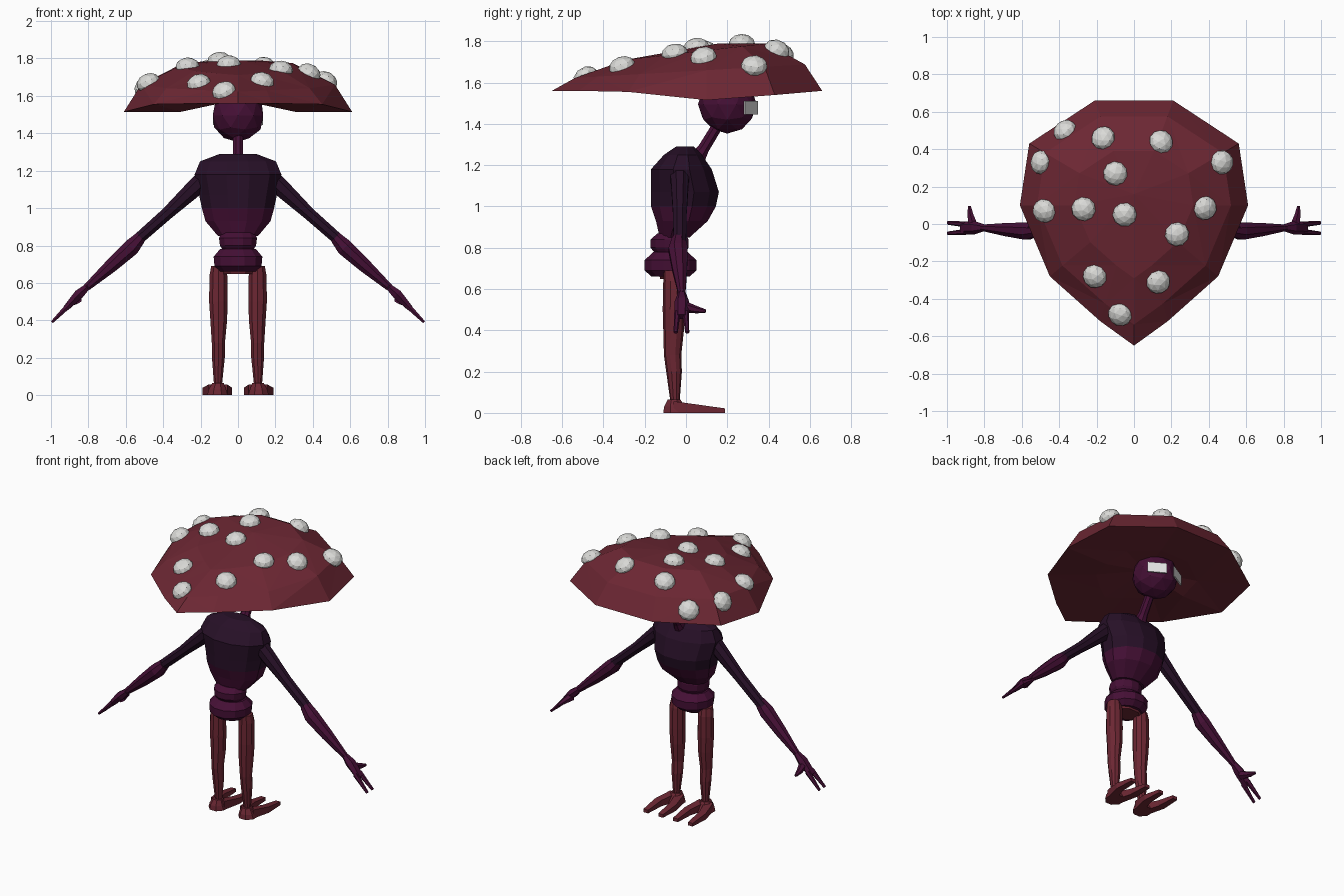
import bpy, bmesh
from math import cos, sin, pi, radians
from mathutils import Vector, Matrix
from mathutils.bvhtree import BVHTree

if "Cube" in bpy.data.objects:
    bpy.data.objects.remove(bpy.data.objects["Cube"])


def material(name, rgb):
    m = bpy.data.materials.new(name)
    m.use_nodes = True
    m.diffuse_color = (*rgb, 1)
    m.node_tree.nodes["Principled BSDF"].inputs["Base Color"].default_value = (*rgb, 1)
    return m


RED = material("dull red", (0.15, 0.02, 0.033))
PURPLE = material("plum", (0.06, 0.005, 0.036))
DARK = material("dark indigo", (0.02, 0.005, 0.02))
PALE = material("off white", (0.7, 0.7, 0.68))
WHITE = material("eye white", (0.85, 0.85, 0.85))


def finish(name, bm, *mats):
    bmesh.ops.recalc_face_normals(bm, faces=bm.faces)
    me = bpy.data.meshes.new(name)
    bm.to_mesh(me)
    bm.free()
    for m in mats:
        me.materials.append(m)
    ob = bpy.data.objects.new(name, me)
    bpy.context.collection.objects.link(ob)
    return ob


def bridge(bm, rings):
    """Join successive closed rings of vertices with quads."""
    for a, b in zip(rings, rings[1:]):
        n = len(a)
        for i in range(n):
            bm.faces.new((a[i], a[(i + 1) % n], b[(i + 1) % n], b[i]))


def tube(name, rings, mat, sides=10, axis=None, side=1):
    """Loft of ellipses: each ring is (x, y, z, radius_u, radius_v)."""
    pts = [Vector((r[0] * side, r[1], r[2])) for r in rings]
    d = Vector(axis) if axis else (pts[-1] - pts[0]).normalized()
    v = Vector((0, 0, 1)) if abs(d.y) > 0.8 else Vector((0, 1, 0))
    u = v.cross(d).normalized()
    v = d.cross(u)
    bm = bmesh.new()
    loops = []
    for p, r in zip(pts, rings):
        loops.append([bm.verts.new(p + u * r[3] * cos(t) + v * r[4] * sin(t))
                      for t in (2 * pi * (i + 0.5) / sides for i in range(sides))])
    bridge(bm, loops)
    bm.faces.new(loops[0])
    bm.faces.new(loops[-1])
    return finish(name, bm, mat)


def stack(name, profile, mat, sides=12):
    """Upright loft: each level is (z, half width, y min, y max)."""
    return tube(name, [(0, (a + b) / 2, z, w, (b - a) / 2) for z, w, a, b in profile],
                mat, sides, (0, 0, 1))


# Cap: teardrop rim, two domed rings and a hollow underside
half = [(0.21, 0.66, 1.56), (0.56, 0.43, 1.54), (0.61, 0.10, 1.515),
        (0.45, -0.28, 1.555), (0.18, -0.52, 1.56)]
rim = half + [(0, -0.65, 1.56)] + [(-x, y, z) for x, y, z in reversed(half)]


def cap_ring(bm, scale, height):
    return [bm.verts.new((x * scale, 0.1 + (y - 0.1) * scale, height(y, z))) for x, y, z in rim]


bm = bmesh.new()
under = cap_ring(bm, 0.5, lambda y, z: z)
edge = cap_ring(bm, 1, lambda y, z: z)
shoulder = cap_ring(bm, 0.85, lambda y, z: 1.655 + 0.05 * y)
dome = cap_ring(bm, 0.52, lambda y, z: 1.75 + 0.06 * y)
bridge(bm, [under, edge, shoulder, dome])
for ring, peak in ((under, (0, 0.1, 1.58)), (dome, (0, 0.16, 1.79))):
    tip = bm.verts.new(peak)
    for i, vert in enumerate(ring):
        bm.faces.new((vert, ring[(i + 1) % len(ring)], tip))
bmesh.ops.triangulate(bm, faces=bm.faces)
bmesh.ops.recalc_face_normals(bm, faces=bm.faces)
surface = BVHTree.FromBMesh(bm)
finish("cap", bm, RED)

# Spots half sunk into the cap
spots = [(-.37, .50), (-.165, .46), (.145, .44), (.47, .33), (-.50, .33), (-.10, .27), (-.48, .07),
         (-.27, .08), (-.05, .05), (.38, .085), (.23, -.055), (-.21, -.28), (.13, -.31), (-.075, -.485)]
bm = bmesh.new()
for x, y in spots:
    hit, normal, _, _ = surface.ray_cast(Vector((x, y, 3)), Vector((0, 0, -1)))
    turn = normal.to_track_quat("Z", "Y").to_matrix().to_4x4()
    bmesh.ops.create_icosphere(bm, subdivisions=2, radius=0.065, matrix=Matrix.Translation(hit)
                               @ turn @ Matrix.Diagonal((1, 1, 0.75, 1)))
finish("cap_spots", bm, PALE)

# Head and neck
bm = bmesh.new()
bmesh.ops.create_icosphere(bm, subdivisions=2, radius=0.142,
                           matrix=Matrix.Translation((0, 0.2, 1.495)))
finish("head", bm, PURPLE)
tube("neck", [(0, 0.03, 1.2, 0.055, 0.055), (0, 0.085, 1.28, 0.03, 0.03),
              (0, 0.17, 1.42, 0.028, 0.028)], PURPLE, 8)

# Torso: dark upper half, plum lower half
torso = stack("torso", [(0.85, 0.11, -0.13, 0.02), (0.93, 0.18, -0.15, 0.11), (1.0, 0.2, -0.175, 0.15),
                        (1.07, 0.215, -0.175, 0.165), (1.18, 0.24, -0.175, 0.13),
                        (1.25, 0.21, -0.11, 0.08), (1.29, 0.1, -0.05, 0.04)], PURPLE)
torso.data.materials.append(DARK)
for f in torso.data.polygons:
    f.material_index = int(f.center.z > 1.0)

# Waist rolls
stack("waist", [(0.77, 0.08, -0.15, 0.0), (0.8, 0.1, -0.175, 0.015), (0.84, 0.105, -0.175, 0.015),
                (0.87, 0.09, -0.14, 0.0)], PURPLE)
stack("hips", [(0.66, 0.1, -0.17, 0.02), (0.69, 0.13, -0.205, 0.055), (0.74, 0.135, -0.205, 0.055),
               (0.78, 0.1, -0.16, 0.01)], PURPLE)
stack("pelvis", [(0.648, 0.09, -0.13, 0.0), (0.69, 0.14, -0.14, 0.01)], RED, 8)

for s, label in ((1, "left"), (-1, "right")):
    # Eye plate angled outward on the face
    bm = bmesh.new()
    bmesh.ops.create_cube(bm, size=1, matrix=Matrix.Translation((0.08 * s, 0.315, 1.478))
                          @ Matrix.Rotation(radians(-30 * s), 4, "Z")
                          @ Matrix.Diagonal((0.12, 0.009, 0.067, 1)))
    finish(label + "_eye", bm, WHITE)

    # Arm
    tube(label + "_upper_arm", [(0.19, -0.03, 1.15, 0.05, 0.05), (0.24, -0.03, 1.1, 0.05, 0.045),
                                (0.38, -0.03, 0.97, 0.036, 0.036),
                                (0.55, -0.03, 0.82, 0.033, 0.033)], DARK, 8, side=s)
    tube(label + "_forearm", [(0.52, -0.035, 0.845, 0.034, 0.034), (0.57, -0.038, 0.79, 0.048, 0.05),
                              (0.68, -0.03, 0.69, 0.039, 0.038),
                              (0.81, -0.02, 0.575, 0.021, 0.018)], PURPLE, 8, side=s)

    # Hand: palm, thumb and two fingers
    tube(label + "_palm", [(0.8, -0.02, 0.585, 0.018, 0.018), (0.85, -0.02, 0.54, 0.03, 0.035),
                           (0.92, -0.022, 0.465, 0.018, 0.035)], PURPLE, 6, side=s)
    tube(label + "_thumb", [(0.86, -0.01, 0.515, 0.028, 0.028), (0.875, 0.05, 0.5, 0.018, 0.018),
                            (0.88, 0.095, 0.492, 0.009, 0.009)], PURPLE, 6, side=s)
    for finger, a, b in (("inner", -0.002, 0.006), ("outer", -0.042, -0.05)):
        tube(label + "_finger_" + finger, [(0.9, a, 0.485, 0.018, 0.016),
                                           (0.995, b, 0.39, 0.008, 0.01)], PURPLE, 6, side=s)

    # Leg
    tube(label + "_leg", [(0.105, -0.065, 0.69, 0.04, 0.045), (0.105, -0.06, 0.64, 0.05, 0.05),
                          (0.105, -0.06, 0.5, 0.052, 0.053), (0.103, -0.06, 0.4, 0.047, 0.05),
                          (0.105, -0.065, 0.28, 0.037, 0.042), (0.105, -0.058, 0.2, 0.036, 0.038),
                          (0.107, -0.053, 0.05, 0.022, 0.022)], RED, 10, (0, 0, 1), s)

    # Foot: heel block tapering into two splayed toes
    tube(label + "_heel", [(0.11, -0.05, 0, 0.06, 0.065), (0.11, -0.055, 0.03, 0.05, 0.055),
                           (0.107, -0.058, 0.064, 0.034, 0.034)], RED, 8, (0, 0, 1), s)
    for toe, x0, x1 in (("inner", 0.085, 0.055), ("outer", 0.13, 0.165)):
        tube(label + "_toe_" + toe, [(x0, -0.06, 0.028, 0.04, 0.04), (x1, 0.06, 0.02, 0.034, 0.028),
                                     (x1, 0.19, 0.011, 0.024, 0.015)], RED, 4, (0, 1, 0), s)
